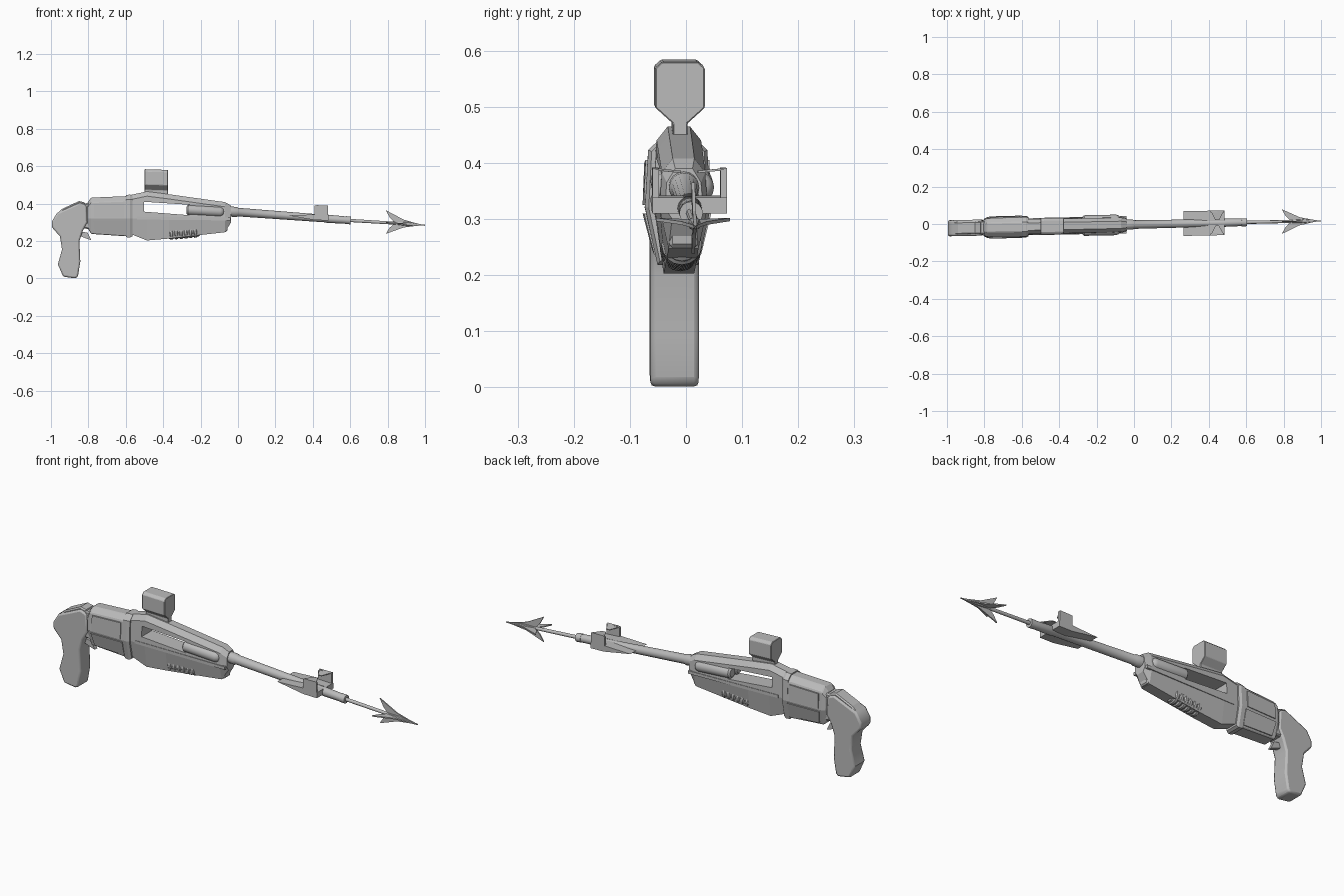
import bpy
import bmesh
import math
from mathutils import Vector

default_cube = bpy.data.objects.get("Cube")
if default_cube:
    bpy.data.objects.remove(default_cube, do_unlink=True)

grey = bpy.data.materials.new("plain_grey")
grey.use_nodes = True
grey.diffuse_color = (0.5, 0.5, 0.5, 1)
grey.node_tree.nodes["Principled BSDF"].inputs["Base Color"].default_value = grey.diffuse_color


def finish(name, bm, bevel=0, segments=1, smooth=None):
    """Turn a bmesh into an object that follows the slightly turned long axis."""
    bmesh.ops.recalc_face_normals(bm, faces=bm.faces)
    for vert in bm.verts:
        vert.co.y += 0.02 * vert.co.x - 0.003
    mesh = bpy.data.meshes.new(name)
    bm.to_mesh(mesh)
    bm.free()
    obj = bpy.data.objects.new(name, mesh)
    bpy.context.collection.objects.link(obj)
    mesh.materials.append(grey)
    if bevel:
        modifier = obj.modifiers.new("bevel", "BEVEL")
        modifier.width = bevel
        modifier.segments = segments
        modifier.limit_method = "ANGLE"
        modifier.angle_limit = math.radians(40)
    if smooth:
        bpy.ops.object.select_all(action="DESELECT")
        obj.select_set(True)
        bpy.context.view_layer.objects.active = obj
        bpy.ops.object.shade_smooth_by_angle(angle=math.radians(smooth))
    return obj


def bridge(bm, rings):
    """Skin a row of equal point rings and close both ends."""
    rows = [[bm.verts.new(point) for point in ring] for ring in rings]
    for a, b in zip(rows, rows[1:]):
        for i in range(len(a)):
            j = (i + 1) % len(a)
            bm.faces.new((a[i], a[j], b[j], b[i]))
    bm.faces.new(rows[0])
    bm.faces.new(rows[-1][::-1])


def slab(name, outline, y_low, y_high, **options):
    """Side outline in x and z, given thickness along y."""
    bm = bmesh.new()
    bridge(bm, [[(x, y, z) for x, z in outline] for y in (y_low, y_high)])
    return finish(name, bm, **options)


def loft(name, sections, **options):
    """Sections of x and half-profile (y, z), mirrored across the middle."""
    bm = bmesh.new()
    bridge(bm, [[(x, y, z) for y, z in half] + [(x, -y, z) for y, z in half[::-1]]
                for x, half in sections])
    return finish(name, bm, **options)


def turned(name, start, end, profile, sides=16, smooth=40):
    """Round part from start to end; profile holds (fraction, radius)."""
    start, end = Vector(start), Vector(end)
    across = Vector((0, 1, 0))
    up = (end - start).normalized().cross(across)
    angles = [math.tau * i / sides for i in range(sides)]
    bm = bmesh.new()
    bridge(bm, [[start.lerp(end, t) + radius * (across * math.cos(a) + up * math.sin(a))
                 for a in angles] for t, radius in profile])
    return finish(name, bm, smooth=smooth)


# Pistol grip with a raised rear cap and trigger
slab("grip", [(-.995, .305), (-.968, .35), (-.845, .405), (-.81, .39), (-.805, .3),
              (-.83, .255), (-.848, .2), (-.843, .09), (-.856, .01), (-.87, 0),
              (-.935, .01), (-.963, .075), (-.941, .155), (-.952, .225), (-.995, .273)],
     -.043, .043, bevel=.016, segments=2, smooth=35)
slab("grip_cap", [(-.97, .345), (-.94, .372), (-.85, .414), (-.815, .405), (-.83, .37)],
     -.034, .034, bevel=.006)
slab("trigger", [(-.84, .25), (-.805, .245), (-.785, .205), (-.81, .213), (-.84, .225)],
     -.01, .01)
slab("grip_joint", [(-.84, .4), (-.77, .405), (-.77, .26), (-.84, .27)], -.036, .036, bevel=.006)


# Faceted body shared by receiver, collar and forward body
def half(top, bottom, wide):
    return [(wide * .45, top), (wide * .9, top - .025), (wide, .32),
            (wide * .62, bottom)]


loft("receiver", [(-.805, half(.405, .27, .045)), (-.785, half(.432, .238, .055)),
                  (-.59, half(.44, .225, .057))], bevel=.004)
loft("receiver_collar", [(-.6, half(.446, .221, .0585)), (-.578, half(.448, .218, .0585)),
                         (-.565, half(.445, .225, .052))])
body = loft("forward_body", [(-.58, half(.445, .24, .044)), (-.487, half(.465, .203, .044)),
                             (-.37, half(.45, .213, .044)), (-.07, half(.408, .247, .043)),
                             (-.037, half(.39, .3, .034))])

# Side panels and lower rails on the receiver
for side, label in ((-1, "right"), (1, "left")):
    bm = bmesh.new()
    bridge(bm, [[(x, side * (y + out), z) for x, y, z in
                 ((-.77, .054, .4), (-.61, .055, .405), (-.61, .058, .325), (-.77, .057, .325))]
                for out in (-.004, .002)])
    finish("receiver_panel_" + label, bm)
    bm = bmesh.new()
    bridge(bm, [[(x, side * (y + out), z) for x, y, z in
                 ((-.775, .055, .31), (-.6, .056, .31), (-.6, .038, .237), (-.765, .038, .245))]
                for out in (-.004, .004)])
    finish("receiver_rail_" + label, bm)
    # Crease strip and rounded canister beside the window
    slab("body_ridge_" + label, [(-.54, .33), (-.04, .325), (-.04, .31), (-.54, .315)],
         *sorted((side * .035, side * .046)))
    turned("side_canister_" + label, (-.275, side * .027, .367), (-.075, side * .027, .355),
           [(0, .02), (.04, .028), (.9, .028), (.97, .022), (1, .012)])

# Window through the body
cutter = slab("window_cutter", [(-.503, .41), (-.26, .394), (-.26, .338), (-.503, .357)], -.2, .2)
cutter.hide_render = True
cutter.hide_viewport = True
cutter.display_type = "WIRE"
cut = body.modifiers.new("window", "BOOLEAN")
cut.operation = "DIFFERENCE"
cut.solver = "EXACT"
cut.object = cutter
bpy.context.view_layer.objects.active = body
bpy.ops.object.modifier_apply(modifier=cut.name)
bpy.data.objects.remove(cutter, do_unlink=True)

# Ribbed handguard and front lug under the body
ribs = 6
profile = [(0, .018), (.06, .03)]
for i in range(ribs):
    base = .08 + .84 * i / ribs
    profile += [(base, .031), (base + .03, .036), (base + .09, .036), (base + .12, .031)]
profile += [(.94, .03), (1, .018)]
turned("ribbed_handguard", (-.382, 0, .241), (-.2, 0, .256), profile, smooth=30)
slab("front_lug", [(-.1, .31), (-.05, .32), (-.058, .25), (-.085, .247)], -.025, .025, bevel=.005)

# Sight box on its stem
sight = [(.013, .45), (.013, .474), (.044, .502), (.044, .573), (.032, .584)]
loft("sight_box", [(-.5, sight), (-.375, [(y, z - .004) for y, z in sight])], bevel=.002)

# Barrel, muzzle and harpoon shaft
turned("barrel", (-.06, 0, .359), (.6, 0, .31),
       [(0, .027), (.08, .027), (.09, .023), (.8, .02), (.81, .022), (1, .019)])
turned("muzzle_ring", (.575, 0, .312), (.603, 0, .31), [(0, .021), (1, .021)])
turned("harpoon_shaft", (.58, 0, .311), (.93, 0, .29), [(0, .009), (.85, .008), (1, .004)], 10)

# Wings beside the muzzle with upright tabs and top arms
for side, label in ((-1, "right"), (1, "left")):
    slab("wing_" + label, [(.265, .337), (.41, .342), (.485, .338), (.485, .31), (.41, .312)],
         *sorted((side * .01, side * .066)))
    slab("wing_tab_" + label, [(.408, .385), (.42, .392), (.482, .388), (.482, .315), (.408, .32)],
         *sorted((side * .055, side * .066)))
    bm = bmesh.new()
    bridge(bm, [[(x, side * y, z + lift) for x, y, z in
                 ((.41, .066, .387), (.482, .066, .387), (.455, .015, .382), (.435, .015, .382))]
                for lift in (0, .004)])
    finish("wing_arm_" + label, bm)

# Harpoon head: four swept barbs around a slim point
turned("harpoon_point", (.84, 0, .296), (1, 0, .284), [(0, .008), (.4, .012), (1, .001)], 8)
barb = [(1, .0), (.95, .008), (.885, .022), (.84, .043), (.79, .066), (.81, .03), (.835, .004)]
for i, label in enumerate(("top", "left", "bottom", "right")):
    angle = math.pi / 2 * (1 - i)
    reach = .92 if label == "bottom" else 1
    bm = bmesh.new()
    rings = []
    for thick in (-.003, .003):
        ring = []
        for x, r in barb:
            y = math.cos(angle) * r * reach - math.sin(angle) * thick
            z = math.sin(angle) * r * reach + math.cos(angle) * thick
            ring.append((x, y, .297 - .07 * (x - .82) + z))
        rings.append(ring)
    bridge(bm, rings)
    finish("harpoon_barb_" + label, bm)
